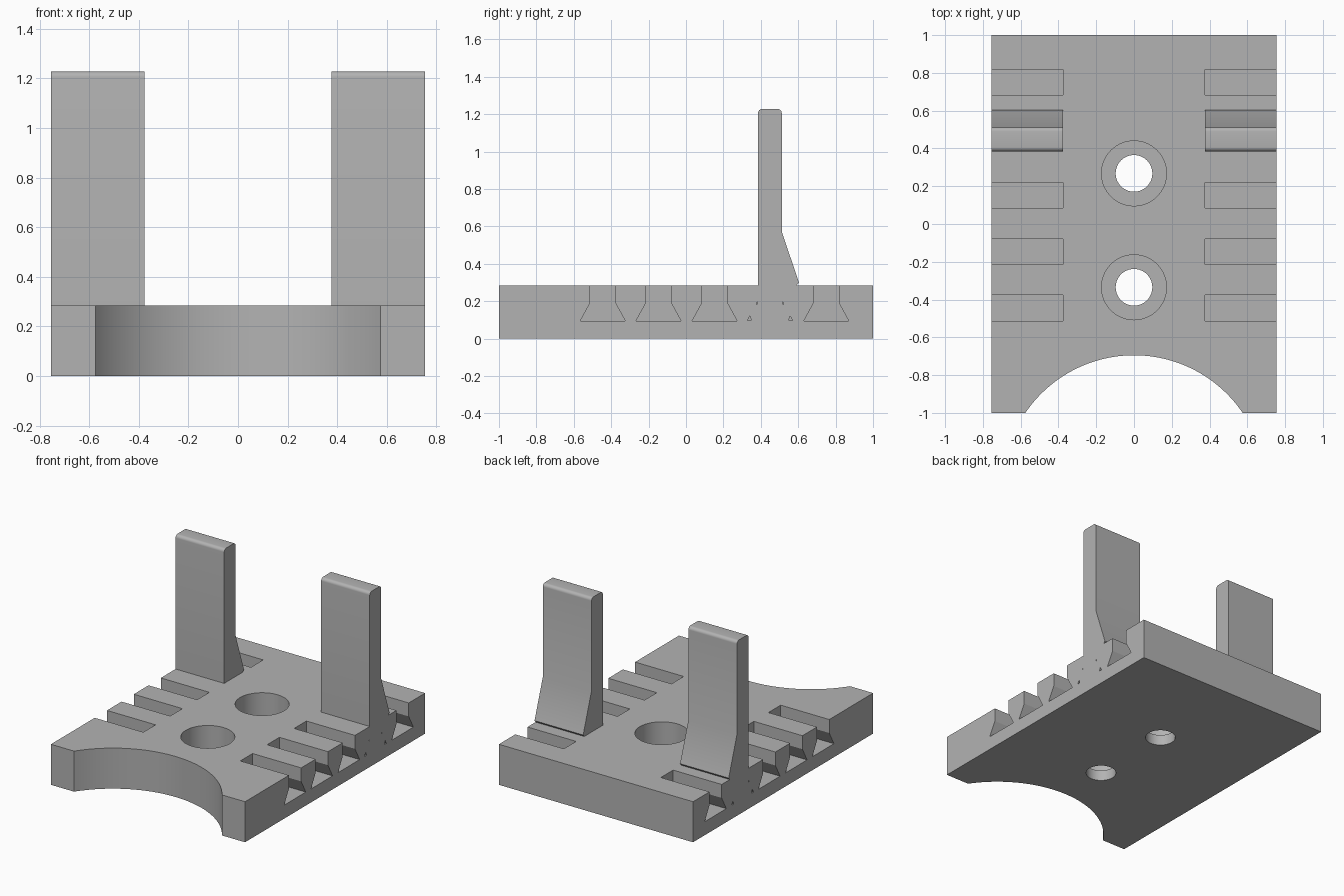
import bpy, bmesh, math
from mathutils import Vector

cube = bpy.data.objects.get("Cube")
if cube:
    bpy.data.objects.remove(cube, do_unlink=True)

grey = bpy.data.materials.new("grey plastic")
grey.use_nodes = True
colour = (0.45, 0.45, 0.45, 1)
grey.diffuse_color = colour
grey.node_tree.nodes["Principled BSDF"].inputs["Base Color"].default_value = colour

HALF_X, TOP, INNER = 0.755, 0.285, 0.377


def prism(name, points, direction):
    """Extrude a closed 3D outline along a direction."""
    bm = bmesh.new()
    face = bm.faces.new([bm.verts.new(p) for p in points])
    ext = bmesh.ops.extrude_face_region(bm, geom=[face])
    verts = [g for g in ext["geom"] if isinstance(g, bmesh.types.BMVert)]
    bmesh.ops.translate(bm, verts=verts, vec=Vector(direction))
    bmesh.ops.recalc_face_normals(bm, faces=bm.faces)
    mesh = bpy.data.meshes.new(name)
    bm.to_mesh(mesh)
    bm.free()
    mesh.materials.append(grey)
    obj = bpy.data.objects.new(name, mesh)
    bpy.context.collection.objects.link(obj)
    return obj


def side_prism(name, outline, x0, x1):
    return prism(name, [(x0, y, z) for y, z in outline], (x1 - x0, 0, 0))


def disc(name, radius, y, z0, z1):
    ring = [(radius * math.cos(a), y + radius * math.sin(a), z0)
            for a in (math.tau * i / 64 for i in range(64))]
    return prism(name, ring, (0, 0, z1 - z0))


def smooth(obj):
    bpy.ops.object.select_all(action="DESELECT")
    obj.select_set(True)
    bpy.context.view_layer.objects.active = obj
    bpy.ops.object.shade_smooth_by_angle(angle=math.radians(25))


# Base plate with a concave arc in the front edge
radius, arc_y = 0.695, -1.39
sweep = math.asin(0.575 / radius)
outline = [(HALF_X, -1, 0), (HALF_X, 1, 0), (-HALF_X, 1, 0), (-HALF_X, -1, 0)]
for i in range(49):
    a = sweep * (i / 24 - 1)
    y = -1 if i in (0, 48) else arc_y + radius * math.cos(a)
    outline.append((radius * math.sin(a), y, 0))
base = prism("base_plate", outline, (0, 0, TOP))

cutters = []
# Counterbored screw holes
for y in (-0.335, 0.268):
    cutters.append(disc("hole_cutter", 0.097, y, -0.1, 0.2))
    cutters.append(disc("counterbore_cutter", 0.172, y, 0.075, 0.4))

# Dovetail slots along both sides, and the fine gaps around the fitted pegs
slot = [(0.12, 0.095), (0.068, 0.19), (0.068, 0.4)]
slot += [(-y, z) for y, z in reversed(slot)]
gaps = [[(0.121, 0.096), (0.1, 0.096), (0.107, 0.122)],
        [(0.072, 0.182), (0.066, 0.19), (0.066, 0.203)]]
post_y = 0.449
for side in (-1, 1):
    x0, x1 = side * INNER, side * 0.9
    for y in (-0.445, -0.147, 0.153, 0.75):
        cutters.append(side_prism("slot_cutter", [(y + a, z) for a, z in slot], x0, x1))
    for gap in gaps:
        for s in (-1, 1):
            cutters.append(side_prism("gap_cutter",
                                      [(post_y + s * a, z) for a, z in gap], x0, x1))

for cutter in cutters:
    cutter.hide_render = True
    mod = base.modifiers.new("cut", "BOOLEAN")
    mod.operation = "DIFFERENCE"
    mod.solver = "EXACT"
    mod.object = cutter
bpy.context.view_layer.objects.active = base
for mod in list(base.modifiers):
    bpy.ops.object.modifier_apply(modifier=mod.name)
for cutter in cutters:
    bpy.data.objects.remove(cutter, do_unlink=True)
smooth(base)

# Upright posts with rounded top edges and a sloped rear brace
front, back, height, r = 0.385, 0.512, 1.228, 0.022
profile = [(front, TOP), (0.592, TOP), (0.604, 0.3), (back, 0.572)]
for cy, start in ((back - r, 0), (front + r, 90)):
    for i in range(7):
        a = math.radians(start + 15 * i)
        profile.append((cy + r * math.cos(a), height - r + r * math.sin(a)))
for name, side in (("left_post", 1), ("right_post", -1)):
    smooth(side_prism(name, profile, side * INNER, side * HALF_X))
